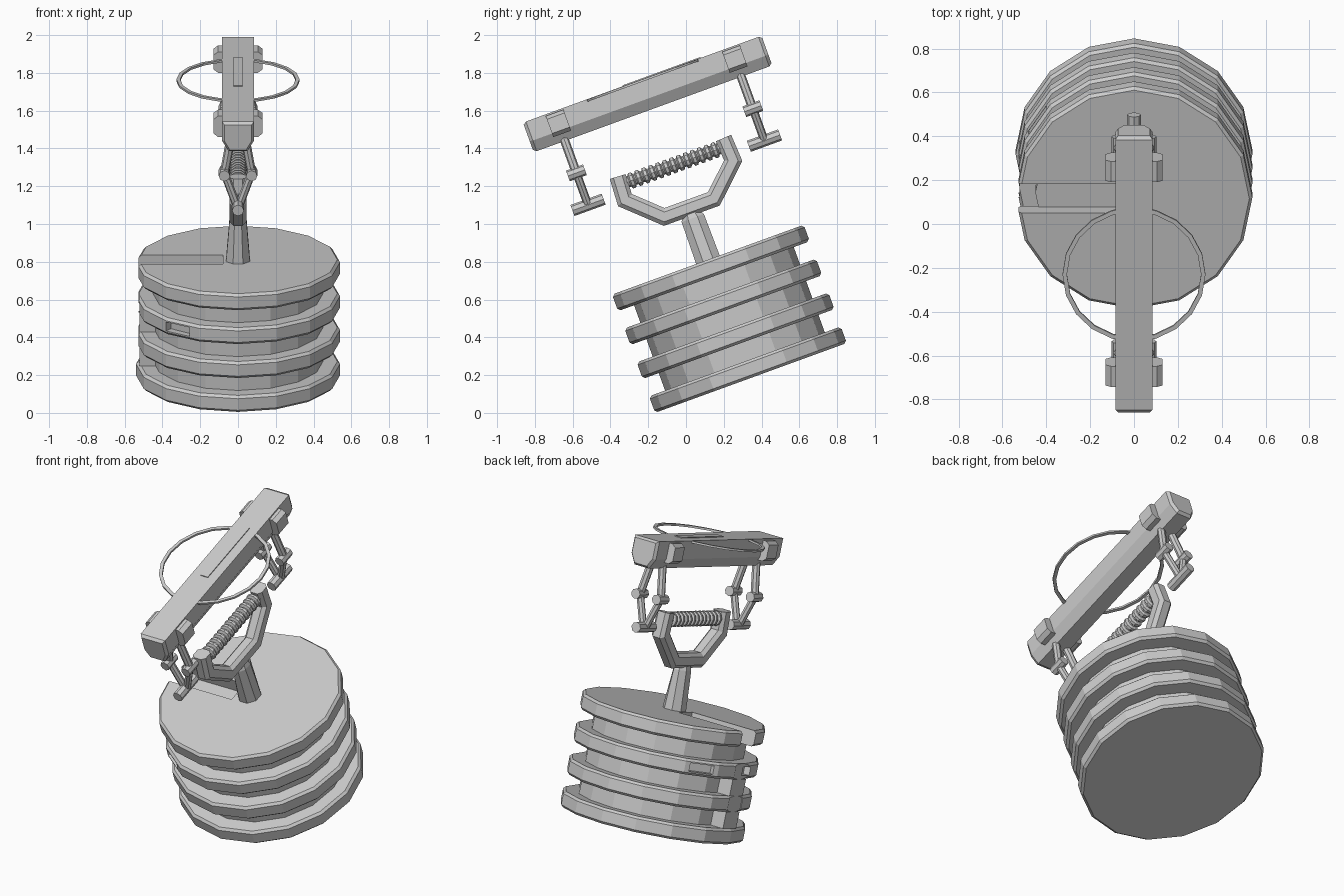
import bpy, bmesh, math
from mathutils import Matrix, Vector

if "Cube" in bpy.data.objects:
    bpy.data.objects.remove(bpy.data.objects["Cube"])

# The whole device leans back; local origin is the centre of the drum's top face
LEAN = Matrix.Translation((0, 0.116, 0.811)) @ Matrix.Rotation(math.radians(20), 4, 'X')
grey = bpy.data.materials.new("plain_grey")
grey.diffuse_color = (0.6, 0.6, 0.6, 1)
grey.use_nodes = True
grey.node_tree.nodes["Principled BSDF"].inputs["Base Color"].default_value = grey.diffuse_color


def finish(name, bm):
    bmesh.ops.recalc_face_normals(bm, faces=bm.faces)
    me = bpy.data.meshes.new(name)
    bm.to_mesh(me)
    bm.free()
    me.materials.append(grey)
    ob = bpy.data.objects.new(name, me)
    ob.matrix_world = LEAN
    bpy.context.collection.objects.link(ob)
    return ob


def loft(name, rings):
    """Skin a list of equal-length point loops and cap both ends."""
    bm = bmesh.new()
    loops = [[bm.verts.new(p) for p in ring] for ring in rings]
    n = len(loops[0])
    for a, b in zip(loops, loops[1:]):
        for i in range(n):
            j = (i + 1) % n
            bm.faces.new((a[i], a[j], b[j], b[i]))
    bm.faces.new(loops[0])
    bm.faces.new(loops[-1])
    return finish(name, bm)


def circle(rx, ry, z, n, turn=0.0):
    return [(rx * math.cos(turn + math.tau * i / n),
             ry * math.sin(turn + math.tau * i / n), z) for i in range(n)]


def box(name, size, loc, turn=0.0):
    bm = bmesh.new()
    m = Matrix.Rotation(turn, 4, 'Z') @ Matrix.Translation(loc) @ Matrix.Diagonal((*size, 1))
    bmesh.ops.create_cube(bm, size=1, matrix=m)
    return finish(name, bm)


def rod(name, a, b, r, n=8):
    a, b = Vector(a), Vector(b)
    bm = bmesh.new()
    rot = (b - a).to_track_quat('Z', 'Y').to_matrix().to_4x4()
    bmesh.ops.create_cone(bm, cap_ends=True, segments=n, radius1=r, radius2=r,
                          depth=(b - a).length, matrix=Matrix.Translation((a + b) / 2) @ rot)
    return finish(name, bm)


def cut(ob, cutter):
    mod = ob.modifiers.new("cut", 'BOOLEAN')
    mod.object = cutter
    mod.solver = 'EXACT'
    cutter.hide_render = True
    cutter.hide_viewport = True


# Drum core and four chamfered discs
loft("drum_core", [circle(0.45, 0.45, z, 16) for z in (-0.62, -0.08)])
T, STEP, R, C = 0.093, 0.191, 0.54, 0.014
discs = []
for k in range(4):
    top = -k * STEP
    prof = [(R - C, top - T), (R, top - T + C), (R, top - C), (R - C, top)]
    discs.append(loft(f"drum_disc_{k + 1}", [circle(r, r, z, 16) for r, z in prof]))

# Slot in the top disc, shallow notches in the next two
cut(discs[0], box("slot_cutter", (0.6, 0.14, 0.14), (-0.38, 0, -0.05)))
for k in (1, 2):
    cut(discs[k], box("notch_cutter", (0.1, 0.14, 0.14), (-0.572, 0, -k * STEP - T / 2)))
# Filler blocks in the lower gaps behind the slot
for k in (1, 2):
    box("slot_filler", (0.12, 0.14, STEP - T), (-0.462, 0, -k * STEP - T - (STEP - T) / 2))

# Recessed windows in the second disc
for deg, width in ((146.25, 0.15), (186, 0.08), (233, 0.15)):
    cut(discs[1], box("window_cutter", (0.12, width, 0.05), (0.55, 0, -STEP - T / 2),
                      math.radians(deg)))

# Tapered post with a domed top
loft("post", [circle(rx, ry, z, 8, math.pi / 8) for rx, ry, z in
              ((0.07, 0.072, -0.02), (0.048, 0.068, 0.235), (0.036, 0.045, 0.275), (0.02, 0.02, 0.3))])

# Bracket handle: chamfered square section swept with mitred corners
path = [Vector(p) for p in ((-0.298, 0.577), (-0.305, 0.447), (-0.14, 0.292),
                            (0.14, 0.292), (0.305, 0.447), (0.298, 0.577))]
h, q = 0.044, 0.024
section = [(h, q), (q, h), (-q, h), (-h, q), (-h, -q), (-q, -h), (q, -h), (h, -q)]
rings = []
for i, p in enumerate(path):
    d0 = (path[max(i, 1)] - path[max(i, 1) - 1]).normalized()
    j = min(i + 1, len(path) - 1)
    d1 = (path[j] - path[j - 1]).normalized()
    t = (d0 + d1).normalized()
    scale = 1 / t.dot(d0)
    nrm = Vector((-t.y, t.x)) * scale
    rings.append([(x, p.x + nrm.x * s, p.y + nrm.y * s) for x, s in section])
loft("bracket_handle", rings)

# Ribbed grip between the handle tips
rod("grip_core", (0, -0.28, 0.532), (0, 0.28, 0.532), 0.03)
for i in range(13):
    y = -0.234 + 0.039 * i
    prof = ((0.03, -0.016), (0.045, -0.008), (0.045, 0.008), (0.03, 0.016))
    loft("grip_rib", [[(a, y + dy, 0.532 + b) for a, b, _ in circle(r, r, 0, 10)]
                      for r, dy in prof])

# Long top beam with a chamfered underside and slightly bowed ends
beam = [(0.085, 1.017), (0.085, 0.91), (0.05, 0.85), (-0.05, 0.85), (-0.085, 0.91), (-0.085, 1.017)]
loft("top_beam", [[(x * s, y, 0.935 + (z - 0.935) * s) for x, z in beam]
                  for y, s in ((-0.672, 0.85), (-0.655, 1), (0.655, 1), (0.672, 0.85))])
box("beam_plate", (0.05, 0.44, 0.008), (0, 0.11, 1.018))

# Thin hoop around the beam
bm = bmesh.new()
N = 20
prof = ((0.306, 1.004), (0.326, 1.004), (0.326, 1.016), (0.306, 1.016))
loops = [[bm.verts.new(p) for p in circle(r, r, z, N)] for r, z in prof]
for k in range(4):
    a, b = loops[k], loops[(k + 1) % 4]
    for i in range(N):
        bm.faces.new((a[i], a[(i + 1) % N], b[(i + 1) % N], b[i]))
finish("hoop", bm)

# Clips and hanging jointed legs at both ends of the beam
for e in (-1, 1):
    y = 0.497 * e
    clip = [(0.105, 1.008), (0.13, 0.99), (0.13, 0.91), (0.105, 0.89),
            (-0.105, 0.89), (-0.13, 0.91), (-0.13, 0.99), (-0.105, 1.008)]
    loft("beam_clip", [[(x, y + dy, z) for x, z in clip] for dy in (-0.05, 0.05)])
    for s in (-1, 1):
        rod("upper_leg", (0.035 * s, y, 0.88), (0.072 * s, y, 0.67), 0.024)
        rod("lower_leg", (0.072 * s, y, 0.67), (0.008 * s, y, 0.49), 0.022)
        rod("knee_joint", (0.072 * s, y - 0.048, 0.67), (0.072 * s, y + 0.048, 0.67), 0.03)
    rod("foot_bar", (0, y - 0.088, 0.49), (0, y + 0.088, 0.49), 0.031)
